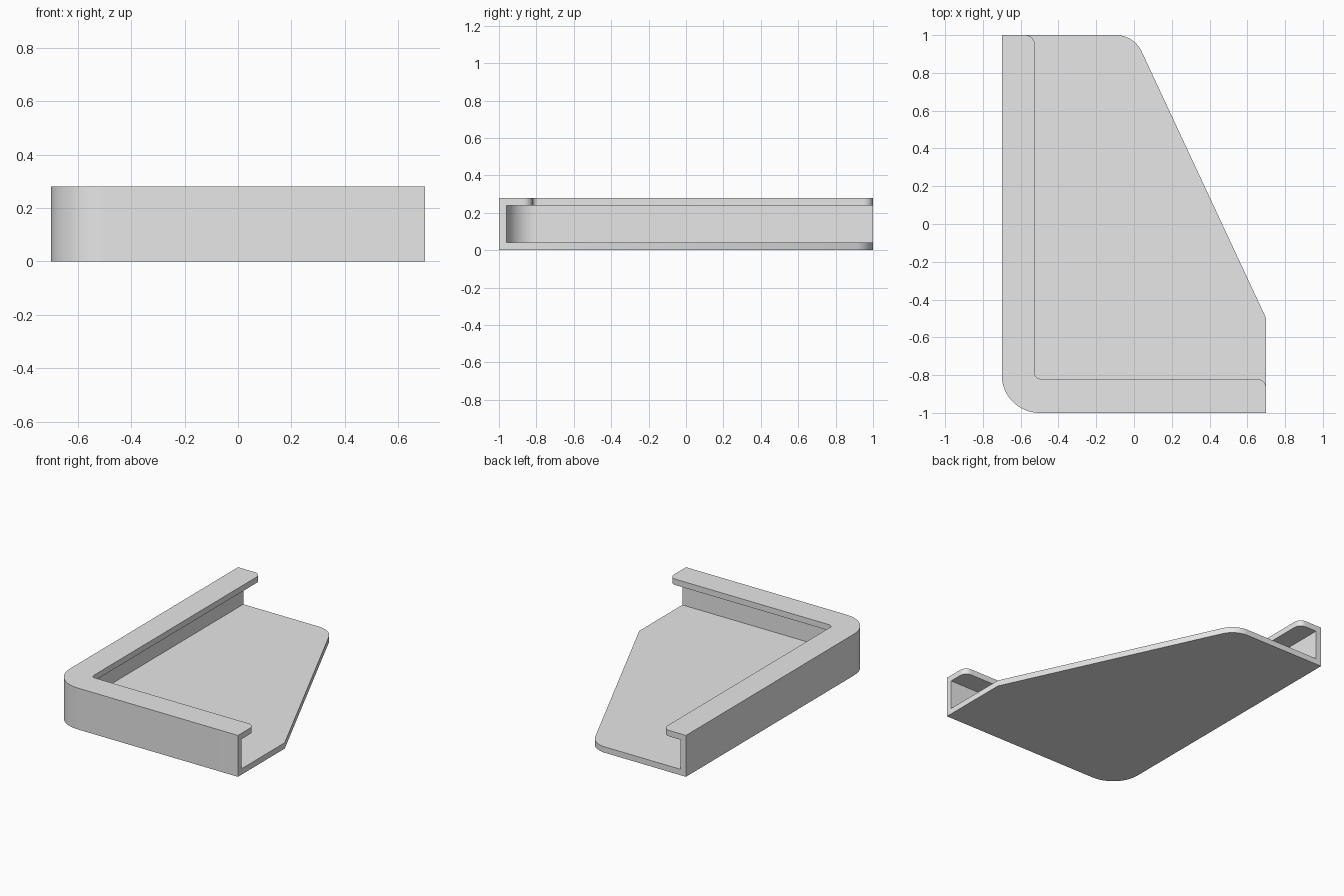
import bpy
import bmesh
import math
from mathutils import Vector

cube = bpy.data.objects.get("Cube")
if cube:
    bpy.data.objects.remove(cube, do_unlink=True)

WALL, HEIGHT = 0.04, 0.28
LIP_X, LIP_Y = -0.525, -0.82

grey = bpy.data.materials.new("plain grey")
grey.use_nodes = True
grey.diffuse_color = (0.8, 0.8, 0.8, 1)
grey.node_tree.nodes["Principled BSDF"].inputs["Base Color"].default_value = (0.8, 0.8, 0.8, 1)


def rounded(corners, steps=16):
    """Outline from (x, y, radius) corners, with an arc wherever radius > 0."""
    outline = []
    for i, (x, y, r) in enumerate(corners):
        p = Vector((x, y))
        if r == 0:
            outline.append(p)
            continue
        a = (Vector(corners[i - 1][:2]) - p).normalized()
        b = (Vector(corners[(i + 1) % len(corners)][:2]) - p).normalized()
        half = a.angle(b) / 2
        centre = p + (a + b).normalized() * r / math.sin(half)
        start = p + a * r / math.tan(half) - centre
        end = p + b * r / math.tan(half) - centre
        sweep = start.angle(end)
        for k in range(steps + 1):
            t = k / steps
            outline.append(centre + (start * math.sin((1 - t) * sweep)
                                     + end * math.sin(t * sweep)) / math.sin(sweep))
    return outline


def prism(name, corners, z0, z1):
    """Extrude a rounded outline from z0 to z1."""
    bm = bmesh.new()
    face = bm.faces.new([bm.verts.new((p.x, p.y, z0)) for p in rounded(corners)])
    top = bmesh.ops.extrude_face_region(bm, geom=[face])["geom"]
    bmesh.ops.translate(bm, vec=(0, 0, z1 - z0),
                        verts=[v for v in top if isinstance(v, bmesh.types.BMVert)])
    bmesh.ops.recalc_face_normals(bm, faces=bm.faces)
    mesh = bpy.data.meshes.new(name)
    bm.to_mesh(mesh)
    bm.free()
    mesh.materials.append(grey)
    obj = bpy.data.objects.new(name, mesh)
    bpy.context.collection.objects.link(obj)
    return obj


# Full-height tray block with a rounded front corner and a slanted side
tray = prism("corner_tray", [(-0.7, -1, 0.2), (0.7, -1, 0), (0.7, -0.5, 0),
                             (0, 1, 0.15), (-0.7, 1, 0)], 0, HEIGHT)

# Hollow between the floor and the lip, open at the back and side
cavity = prism("cavity_cutter", [(-0.7 + WALL, -1 + WALL, 0.16), (1, -1 + WALL, 0),
                                 (1, 1.2, 0), (-0.7 + WALL, 1.2, 0)],
               WALL, HEIGHT - WALL)

# Opening above, leaving the lip with rounded free ends
END = 0.05
opening = prism("opening_cutter", [
    (LIP_X, LIP_Y, 0.03), (0.7 - END, LIP_Y, 0)]
    + [(0.7 - END + END * math.sin(a), LIP_Y - END + END * math.cos(a), 0)
       for a in (math.pi / 16 * k for k in range(1, 9))]
    + [(1, LIP_Y - END, 0), (1, 1.2, 0), (LIP_X - END, 1.2, 0)]
    + [(LIP_X - END + END * math.sin(a), 1 - END + END * math.cos(a), 0)
       for a in (math.pi / 16 * k for k in range(0, 9))],
    0.15, 0.4)

bpy.ops.object.select_all(action="DESELECT")
bpy.context.view_layer.objects.active = tray
tray.select_set(True)
for cutter in (cavity, opening):
    cutter.hide_render = True
    cut = tray.modifiers.new(cutter.name, "BOOLEAN")
    cut.operation = "DIFFERENCE"
    cut.solver = "EXACT"
    cut.object = cutter
    bpy.ops.object.modifier_apply(modifier=cut.name)
    bpy.data.objects.remove(cutter, do_unlink=True)

# Smooth the rounded corners only
bpy.ops.object.shade_smooth_by_angle(angle=math.radians(30))
